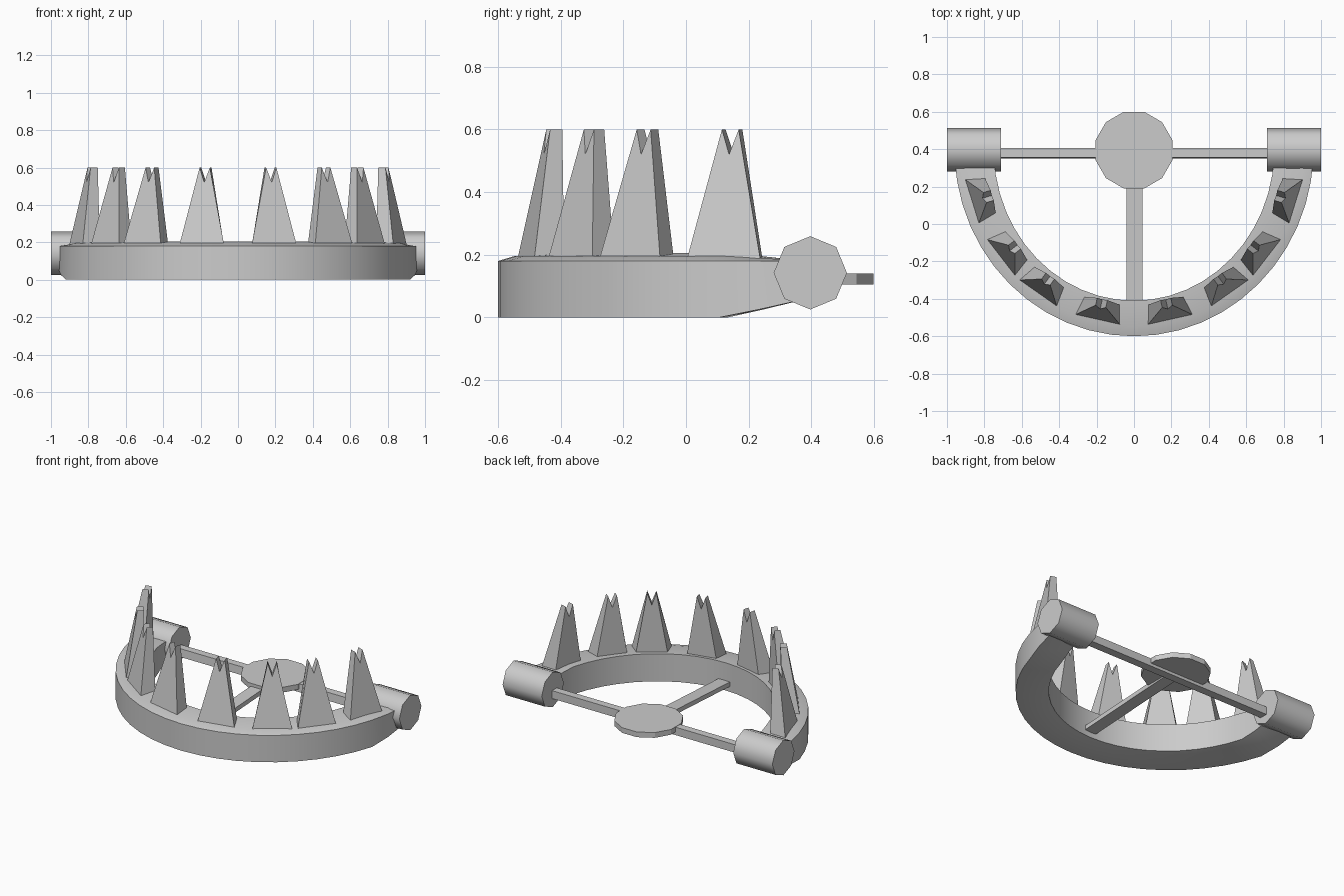
import bpy, math
from mathutils import Vector

if "Cube" in bpy.data.objects:
    bpy.data.objects.remove(bpy.data.objects["Cube"])

CY = 0.4  # hinge line


def make(name, verts, faces, smooth=False):
    me = bpy.data.meshes.new(name)
    me.from_pydata([tuple(v) for v in verts], [], faces)
    ob = bpy.data.objects.new(name, me)
    bpy.context.collection.objects.link(ob)
    bpy.context.view_layer.objects.active = ob
    bpy.ops.object.select_all(action='DESELECT')
    ob.select_set(True)
    bpy.ops.object.mode_set(mode='EDIT')
    bpy.ops.mesh.select_all(action='SELECT')
    bpy.ops.mesh.normals_make_consistent(inside=False)
    bpy.ops.object.mode_set(mode='OBJECT')
    if smooth:
        bpy.ops.object.shade_smooth_by_angle(angle=math.radians(50))
    return ob


def loft(name, loops, smooth=False):
    """Skin closed loops of equal length and cap both ends."""
    n = len(loops[0])
    verts = [v for l in loops for v in l]
    faces = [(k * n + i, k * n + (i + 1) % n, (k + 1) * n + (i + 1) % n, (k + 1) * n + i)
             for k in range(len(loops) - 1) for i in range(n)]
    faces += [tuple(range(n)), tuple(range(len(verts) - n, len(verts)))]
    return make(name, verts, faces, smooth)


def on_arc(a, b, t, z):
    return (a * math.sin(t), CY - b * math.cos(t), z)


# curved jaw: half ring with a slightly raised inner top, underside lifts near the hinges
loops = []
N = 24
for i in range(N + 1):
    t = 1.53 * (2 * i / N - 1)
    y = CY - 0.9 * math.cos(t)
    lift = max(0, y - 0.15) * 0.25
    crown = 0.205 - 0.025 * min(1, max(0, (y - 0.2) / 0.1))
    loops.append([on_arc(0.96, 1.0, t, lift), on_arc(0.96, 1.0, t, 0.18),
                  on_arc(0.91, 0.95, t, (crown + 0.185) / 2),
                  on_arc(0.75, 0.81, t, crown), on_arc(0.75, 0.81, t, lift + 0.02),
                  on_arc(0.87, 0.91, t, lift)])
loft("jaw", loops, True)


# teeth: double-pointed wedges, outer face leaning inward
def tooth(t):
    c = Vector(on_arc(0.885, 0.91, t, 0))
    out = Vector((math.sin(t) / 0.885, -math.cos(t) / 0.91, 0)).normalized()
    tan = Vector((-out.y, out.x, 0))
    sides = []
    for base_off, top_off, half in ((0.025, -0.05, 0.125), (-0.08, -0.09, 0.1)):
        profile = [(-half, 0.175), (-0.028, 0.6), (0, 0.52), (0.028, 0.6), (half, 0.175)]
        loop = []
        for u, z in profile:
            f = (z - 0.175) / 0.425
            loop.append(c + tan * u + out * (base_off + (top_off - base_off) * f) + Vector((0, 0, z)))
        sides.append(loop)
    loft("tooth", sides)


for t in (0.215, 0.6, 0.9, 1.266):
    tooth(t)
    tooth(-t)

# hinge barrels
for s in (-1, 1):
    loft("hinge_barrel",
         [[(s * x, CY - 0.003 + 0.117 * math.sin(k * math.pi / 4), 0.142 + 0.117 * math.cos(k * math.pi / 4))
           for k in range(8)] for x in (0.71, 1.0)], True)

# round trigger plate
loft("trigger_plate",
     [[(0.212 * math.cos(math.radians(15 + 30 * k)), 0.395 + 0.212 * math.sin(math.radians(15 + 30 * k)), z)
       for k in range(12)] for z in (0.105, 0.14)])

# straight cross bar between the barrels, under the plate
loft("cross_bar", [[(x, 0.35, 0.085), (x, 0.355, 0.138), (x, 0.405, 0.138), (x, 0.405, 0.085)]
                   for x in (-0.73, 0.73)])

# arm from plate toward the jaw
loft("trigger_arm", [[(-0.04, y, z), (0.045, y, z), (0.045, y, z + 0.03), (-0.04, y, z + 0.03)]
                     for y, z in ((-0.43, 0.055), (0.38, 0.1))])
